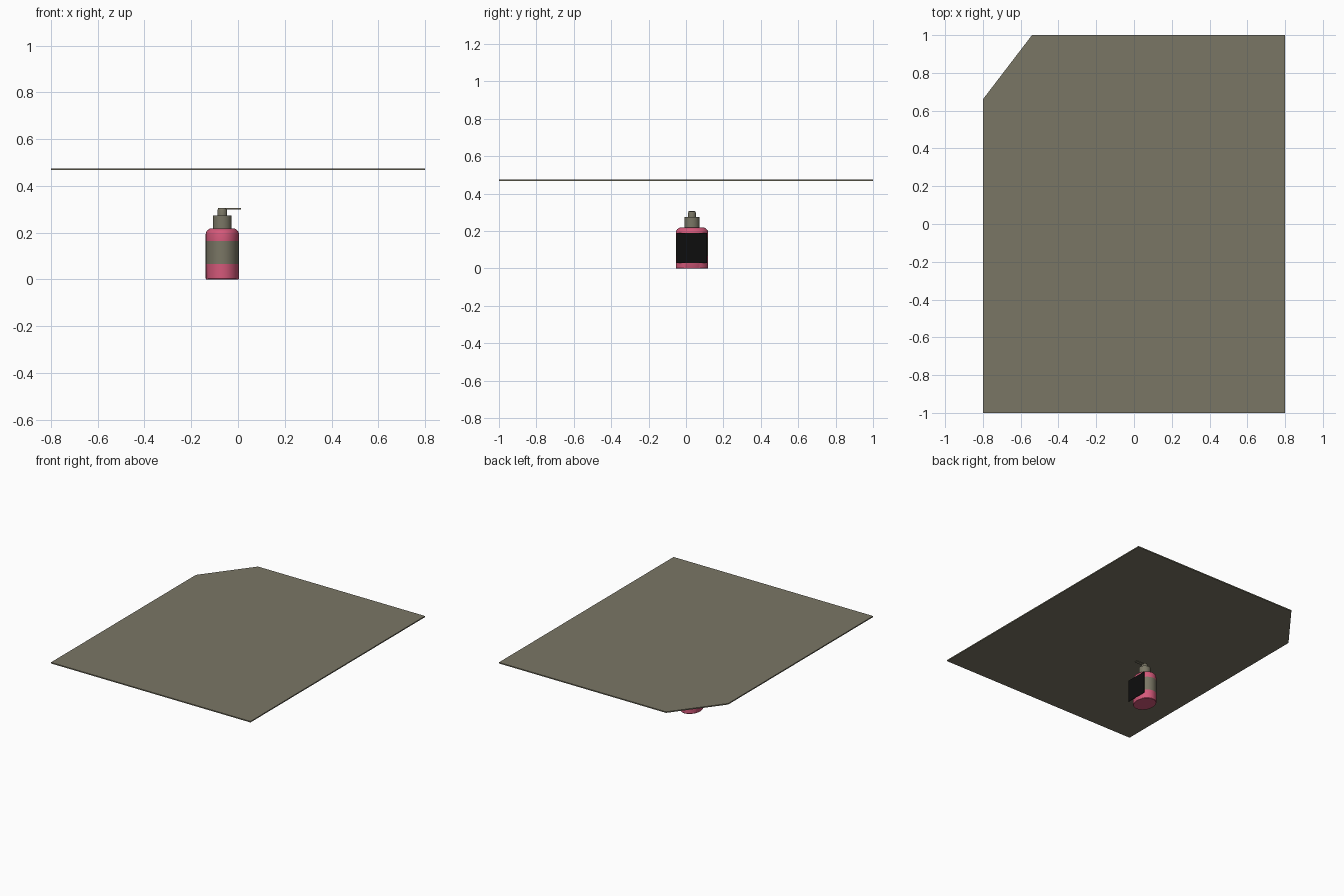
import bpy, bmesh, math

if "Cube" in bpy.data.objects:
    bpy.data.objects.remove(bpy.data.objects["Cube"])

CX, CY = -0.067, 0.032          # dispenser axis


def material(name, rgb):
    m = bpy.data.materials.new(name)
    m.diffuse_color = (*rgb, 1)
    m.use_nodes = True
    m.node_tree.nodes["Principled BSDF"].inputs["Base Color"].default_value = m.diffuse_color
    return m


khaki = material("khaki_grey", (0.195, 0.183, 0.130))
pink = material("pink", (0.66, 0.100, 0.195))
black = material("black", (0.004, 0.004, 0.004))


def finish(name, bm, mats, smooth=False):
    bmesh.ops.recalc_face_normals(bm, faces=bm.faces)
    me = bpy.data.meshes.new(name)
    bm.to_mesh(me)
    bm.free()
    for m in mats:
        me.materials.append(m)
    ob = bpy.data.objects.new(name, me)
    bpy.context.collection.objects.link(ob)
    if smooth:
        bpy.ops.object.select_all(action='DESELECT')
        ob.select_set(True)
        bpy.context.view_layer.objects.active = ob
        bpy.ops.object.shade_smooth_by_angle(angle=math.radians(35))
    return ob


def lathe(name, profile, mats, squash=1.0, band=None, n=48):
    """Capped oval turning; profile holds (y radius, z), squash scales x."""
    bm = bmesh.new()
    rings = []
    for r, z in profile:
        rings.append([bm.verts.new((CX + squash * r * math.cos(2 * math.pi * i / n),
                                    CY + r * math.sin(2 * math.pi * i / n), z))
                      for i in range(n)])
    for a, b in zip(rings, rings[1:]):
        for i in range(n):
            j = (i + 1) % n
            f = bm.faces.new((a[i], a[j], b[j], b[i]))
            if band and band[0] < f.calc_center_median().z < band[1]:
                f.material_index = 1
    bm.faces.new(rings[0])
    bm.faces.new(rings[-1])
    return finish(name, bm, mats, True)


def prism(name, outline, z0, z1, mat):
    bm = bmesh.new()
    f = bm.faces.new([bm.verts.new((x, y, z0)) for x, y in outline])
    ext = bmesh.ops.extrude_face_region(bm, geom=[f])["geom"]
    bmesh.ops.translate(bm, vec=(0, 0, z1 - z0),
                        verts=[v for v in ext if isinstance(v, bmesh.types.BMVert)])
    return finish(name, bm, [mat])


def rect(x0, x1, y0, y1):
    return [(x0, y0), (x1, y0), (x1, y1), (x0, y1)]


# Oval bottle with wrap-around label band
lathe("bottle", [(0.084, 0), (0.0865, 0.003), (0.0865, 0.066), (0.0865, 0.165),
                 (0.0865, 0.194), (0.084, 0.203), (0.077, 0.211), (0.066, 0.217),
                 (0.04, 0.218)], [pink, khaki], 0.071 / 0.0865, (0.066, 0.165))

# Collar and pump head
lathe("collar", [(0.040, 0.216), (0.040, 0.274)], [khaki], n=32)
lathe("pump_head", [(0.021, 0.272), (0.021, 0.296), (0.017, 0.306)], [khaki], n=24)
prism("spout", rect(CX, 0.013, CY - 0.012, CY + 0.012), 0.300, 0.306, khaki)

# Flat black label plate on the right side
prism("side_label", rect(0.002, 0.005, -0.052, 0.112), 0.028, 0.190, black)

# Large sheet above, one corner cut off
prism("top_sheet", [(-0.8, -1), (0.8, -1), (0.8, 1), (-0.54, 1), (-0.8, 0.66)],
      0.467, 0.475, khaki)
